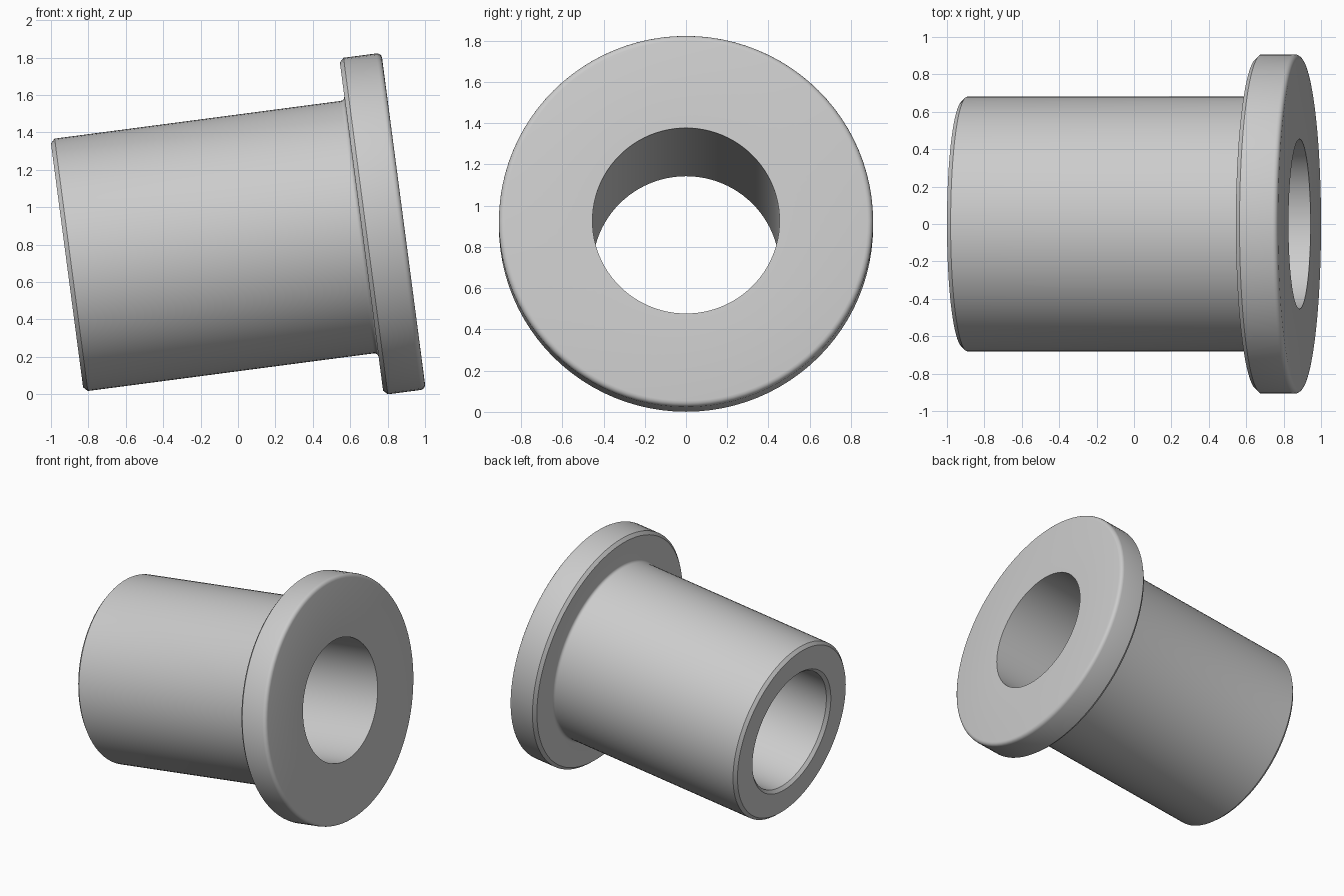
import bpy, bmesh
from math import sin, cos, pi, radians
from mathutils import Matrix, Vector

cube = bpy.data.objects.get("Cube")
if cube:
    bpy.data.objects.remove(cube, do_unlink=True)

UNIT = 0.04537                       # one design millimetre
LENGTH, RIM = 40, 5                  # full length, flange thickness
BORE, TUBE, FLANGE = 10, 15, 20      # radii
CUT, ROUND = 0.5, 0.6                # chamfer and fillet sizes
SIDES, STEPS = 96, 4


def arc(cx, cr, radius, start, end):
    """Profile points along a fillet, as (axial, radial)."""
    angles = [radians(start + (end - start) * i / STEPS) for i in range(STEPS + 1)]
    return [(cx + radius * cos(a), cr + radius * sin(a)) for a in angles]


# Closed half section of the bushing
seat = LENGTH - RIM
profile = [(0, BORE + CUT), (0, TUBE - CUT), (CUT, TUBE)]
profile += arc(seat - CUT, TUBE + CUT, CUT, -90, 0)              # neck fillet
profile += [(seat, FLANGE - CUT), (seat + CUT, FLANGE)]          # rear rim chamfer
profile += arc(LENGTH - ROUND, FLANGE - ROUND, ROUND, 90, 0)     # front rim fillet
profile += [(LENGTH, BORE), (CUT, BORE)]                         # bore

# Lathe the section around the x axis
bm = bmesh.new()
verts = [bm.verts.new((a * UNIT, 0, r * UNIT)) for a, r in profile]
edges = [bm.edges.new((v, verts[(i + 1) % len(verts)])) for i, v in enumerate(verts)]
bmesh.ops.spin(bm, geom=verts + edges, cent=(0, 0, 0), axis=(1, 0, 0),
               angle=2 * pi, steps=SIDES, use_merge=True)
bmesh.ops.remove_doubles(bm, verts=bm.verts, dist=0.0001)
bmesh.ops.recalc_face_normals(bm, faces=bm.faces)

# Tip it so it rests on the flange and the tube end
bm.transform(Matrix.Rotation(-radians(7.5), 4, 'Y'))
xs = [v.co.x for v in bm.verts]
low = min(v.co.z for v in bm.verts)
bmesh.ops.translate(bm, verts=bm.verts, vec=Vector((-(min(xs) + max(xs)) / 2, 0, -low)))

mesh = bpy.data.meshes.new("flanged_bushing")
bm.to_mesh(mesh)
bm.free()
bushing = bpy.data.objects.new("flanged_bushing", mesh)
bpy.context.collection.objects.link(bushing)

# Plain grey metal
grey = bpy.data.materials.new("plain_grey")
grey.use_nodes = True
color = (0.6, 0.6, 0.6, 1)
grey.diffuse_color = color
grey.node_tree.nodes["Principled BSDF"].inputs["Base Color"].default_value = color
mesh.materials.append(grey)

bpy.ops.object.select_all(action='DESELECT')
bushing.select_set(True)
bpy.context.view_layer.objects.active = bushing
bpy.ops.object.shade_smooth_by_angle(angle=radians(30))
